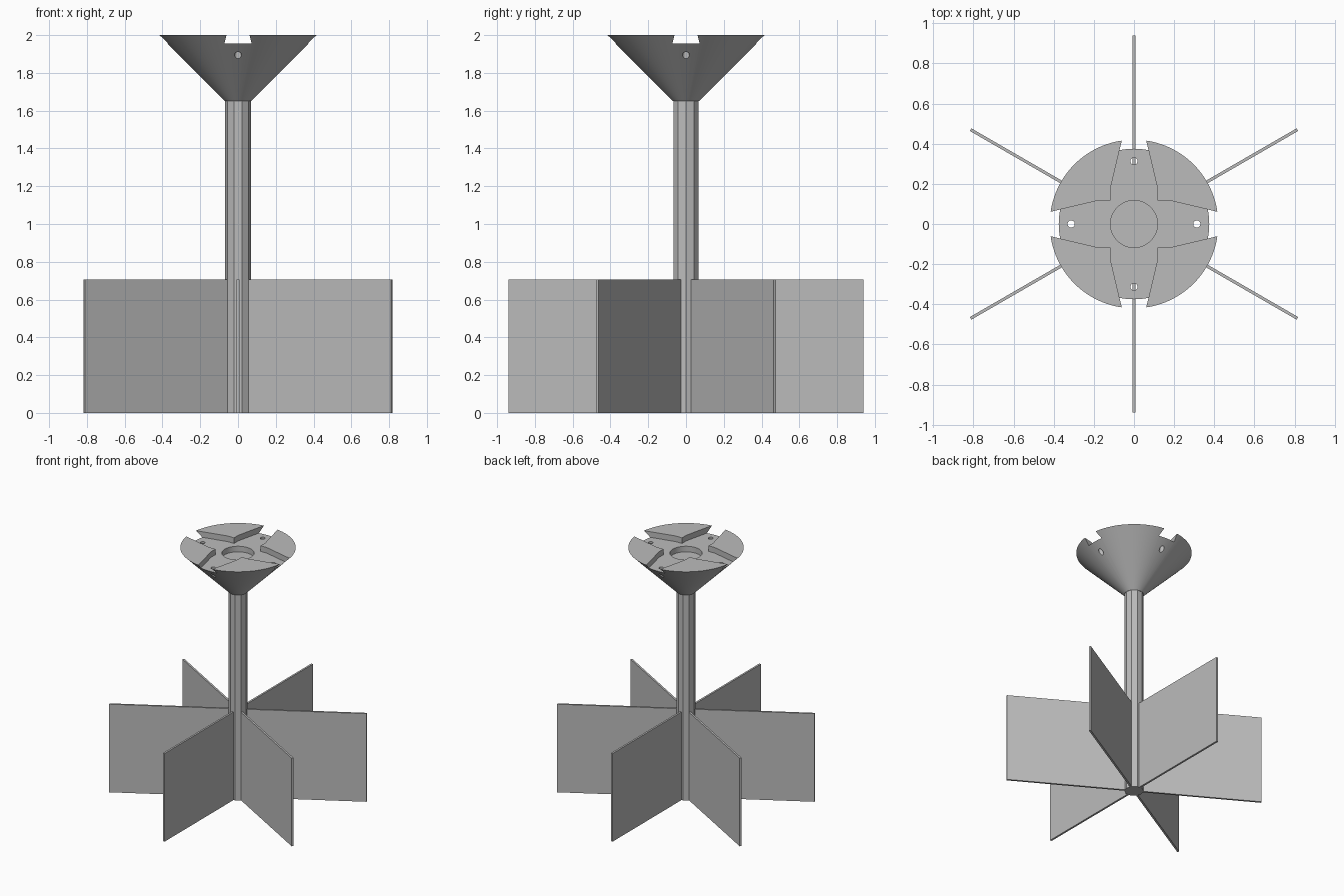
import bpy, bmesh
from math import pi, cos, sin, radians
from mathutils import Matrix, Vector

cube = bpy.data.objects.get("Cube")
if cube:
    bpy.data.objects.remove(cube, do_unlink=True)

grey = bpy.data.materials.new("plain grey")
grey.use_nodes = True
colour = (0.5, 0.5, 0.5, 1)
grey.diffuse_color = colour
grey.node_tree.nodes["Principled BSDF"].inputs["Base Color"].default_value = colour


def make_object(name, bm):
    bmesh.ops.recalc_face_normals(bm, faces=bm.faces)
    mesh = bpy.data.meshes.new(name)
    bm.to_mesh(mesh)
    bm.free()
    mesh.materials.append(grey)
    obj = bpy.data.objects.new(name, mesh)
    bpy.context.collection.objects.link(obj)
    return obj


def add_cone(bm, sides, r1, r2, z1, z2, x=0, y=0):
    bmesh.ops.create_cone(bm, cap_ends=True, segments=sides, radius1=r1, radius2=r2,
                          depth=z2 - z1, matrix=Matrix.Translation((x, y, (z1 + z2) / 2)))


def cut(obj, cutter):
    mod = obj.modifiers.new("cut", 'BOOLEAN')
    mod.operation = 'DIFFERENCE'
    mod.solver = 'EXACT'
    mod.object = cutter
    cutter.hide_render = True
    bpy.context.view_layer.objects.active = obj
    bpy.ops.object.modifier_apply(modifier=mod.name)
    bpy.data.objects.remove(cutter, do_unlink=True)


TOP, FLOOR, NECK, R_TOP, R_NECK = 2.0, 1.955, 1.65, 0.42, 0.07

# Ten-sided shaft
bm = bmesh.new()
add_cone(bm, 10, R_NECK, R_NECK, 0, NECK)
shaft = make_object("shaft", bm)
# put one corner of the shaft on the x axis
corner = shaft.data.vertices[0].co
shaft.data.transform(Matrix.Rotation(-Vector((corner.x, corner.y, 0)).to_2d().angle_signed((1, 0)) * -1, 4, 'Z')
                     if abs(corner.y) > 1e-5 else Matrix.Identity(4))

# Six radial blades
LENGTH, THICK, HEIGHT = 0.94, 0.015, 0.707
for i in range(6):
    bm = bmesh.new()
    bmesh.ops.create_cube(bm, size=1)
    bm.transform(Matrix.Rotation(radians(30 + 60 * i), 4, 'Z')
                 @ Matrix.Translation((LENGTH / 2, 0, HEIGHT / 2))
                 @ Matrix.Diagonal((LENGTH, THICK, HEIGHT, 1)))
    make_object(f"blade_{i + 1}", bm)

# Conical head
bm = bmesh.new()
add_cone(bm, 96, R_NECK, R_TOP, NECK, TOP)
head = make_object("conical_head", bm)

# Cross-shaped slot with four arms that narrow outwards
arm = [(0.118, -0.118), (0.174, -0.118), (0.5, -0.041), (0.5, 0.041), (0.174, 0.118)]
bm = bmesh.new()
outline = []
for k in range(4):
    turn = Matrix.Rotation(k * pi / 2, 3, 'Z')
    outline += [bm.verts.new(turn @ Vector((x, y, 0)) + Vector((0, 0, FLOOR))) for x, y in arm]
face = bm.faces.new(outline)
side = bmesh.ops.extrude_face_region(bm, geom=[face])
bmesh.ops.translate(bm, vec=(0, 0, 0.2),
                    verts=[v for v in side["geom"] if isinstance(v, bmesh.types.BMVert)])
cut(head, make_object("slot_cutter", bm))

# Central pocket and four bolt holes
bm = bmesh.new()
add_cone(bm, 48, 0.117, 0.117, FLOOR - 0.045, 2.1)
for k in range(4):
    a = k * pi / 2
    add_cone(bm, 20, 0.018, 0.018, 1.7, 2.1, 0.313 * cos(a), 0.313 * sin(a))
cut(head, make_object("hole_cutter", bm))

# Smooth the round surfaces, keep the edges sharp
bpy.ops.object.select_all(action='DESELECT')
head.select_set(True)
bpy.context.view_layer.objects.active = head
bpy.ops.object.shade_smooth_by_angle(angle=radians(25))
